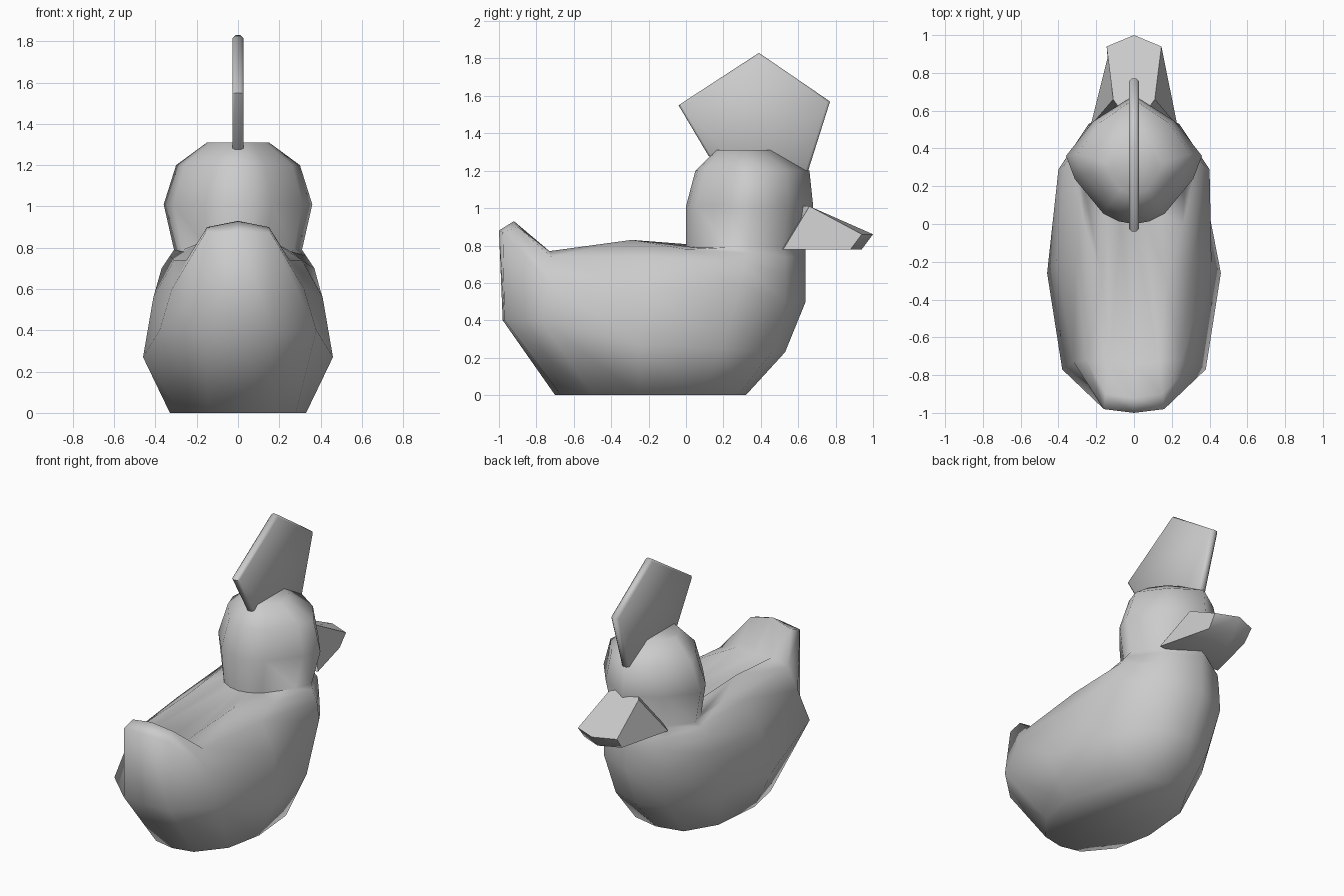
import bpy
import math

cube = bpy.data.objects.get("Cube")
if cube:
    bpy.data.objects.remove(cube, do_unlink=True)

grey = bpy.data.materials.new("plain grey")
grey.use_nodes = True
GREY = (0.6, 0.6, 0.6, 1)
grey.diffuse_color = GREY
grey.node_tree.nodes["Principled BSDF"].inputs["Base Color"].default_value = GREY


def make_object(name, verts, faces, angle):
    """Create a mesh object, fix its normals and smooth the soft edges."""
    mesh = bpy.data.meshes.new(name)
    mesh.from_pydata(verts, [], faces)
    mesh.materials.append(grey)
    obj = bpy.data.objects.new(name, mesh)
    bpy.context.collection.objects.link(obj)
    bpy.ops.object.select_all(action="DESELECT")
    obj.select_set(True)
    bpy.context.view_layer.objects.active = obj
    bpy.ops.object.mode_set(mode="EDIT")
    bpy.ops.mesh.select_all(action="SELECT")
    bpy.ops.mesh.normals_make_consistent(inside=False)
    bpy.ops.object.mode_set(mode="OBJECT")
    bpy.ops.object.shade_smooth_by_angle(angle=math.radians(angle))
    return obj


def mirror_ring(half):
    """Close a half ring whose first and last points lie on the centre line."""
    return half + [(-x, y, z) for x, y, z in reversed(half[1:-1])]


def loft(name, rings, angle):
    """Join equal rings with quads and cap both ends."""
    n = len(rings[0])
    verts = [p for ring in rings for p in ring]
    faces = [list(range(n)), list(range(len(verts) - n, len(verts)))]
    for r in range(len(rings) - 1):
        a, b = r * n, (r + 1) * n
        for i in range(n):
            j = (i + 1) % n
            faces.append((a + i, a + j, b + j, b + i))
    return make_object(name, verts, faces, angle)


# Body: half rings from breast to tail, the rear points running over tail and back
body_rings = [
    [(0, .32, 0), (.18, .28, 0), (.3, .08, 0), (.33, -.25, 0),
     (.28, -.5, 0), (.14, -.67, 0), (0, -.7, 0)],
    [(0, .53, .23), (.2, .46, .23), (.37, .2, .25), (.46, -.26, .27),
     (.38, -.77, .4), (.17, -.97, .4), (0, -.98, .4)],
    [(0, .64, .5), (.24, .53, .5), (.4, .29, .59), (.41, -.2, .56),
     (.32, -.73, .6), (.16, -.98, .87), (0, -1, .88)],
    [(0, .64, .65), (.23, .53, .65), (.37, .31, .7), (.31, -.2, .74),
     (.25, -.72, .74), (.15, -.9, .9), (0, -.92, .93)],
    [(0, .64, .74), (.22, .53, .74), (.33, .32, .76), (.26, 0, .78),
     (.17, -.29, .83), (.13, -.73, .77), (0, -.74, .75)],
]

# Head: one outline scaled at each level (height, back, front, half width)
head_outline = [(0, 1), (.6, .8), (1, .53), (.87, .35), (.45, .08), (.22, .02), (0, 0)]
head_levels = [(.79, 0, .64, .31), (1.01, 0, .68, .36), (1.2, .05, .66, .3), (1.31, .16, .47, .15)]
head_rings = [
    [(x * width, back + t * (front - back), z) for x, t in head_outline]
    for z, back, front, width in head_levels
]
loft("body_and_head", [mirror_ring(half) for half in body_rings + head_rings], 70)

# Bill: flat underneath, sloping top, widening into the cheeks
bill_top = [(0, .5, 1.01), (.11, .66, 1.01), (.145, .94, .86), (0, 1, .86)]
bill_bottom = [(0, .5, .78), (.23, .52, .78), (.14, .88, .78), (0, .94, .78)]
loft("bill", [mirror_ring(bill_bottom), mirror_ring(bill_top)], 60)

# Crest: thin upright fin with a chamfered rim
crest_profile = [(.12, 1.28), (-.04, 1.55), (.39, 1.83), (.77, 1.57), (.65, 1.19), (.4, 1.1)]
centre_y, centre_z = .38, 1.45


def crest_ring(x, scale):
    return [(x, centre_y + (y - centre_y) * scale, centre_z + (z - centre_z) * scale)
            for y, z in crest_profile]


crest_layers = [(-.027, .96), (-.012, 1), (.012, 1), (.027, .96)]
loft("head_crest", [crest_ring(x, scale) for x, scale in crest_layers], 60)
